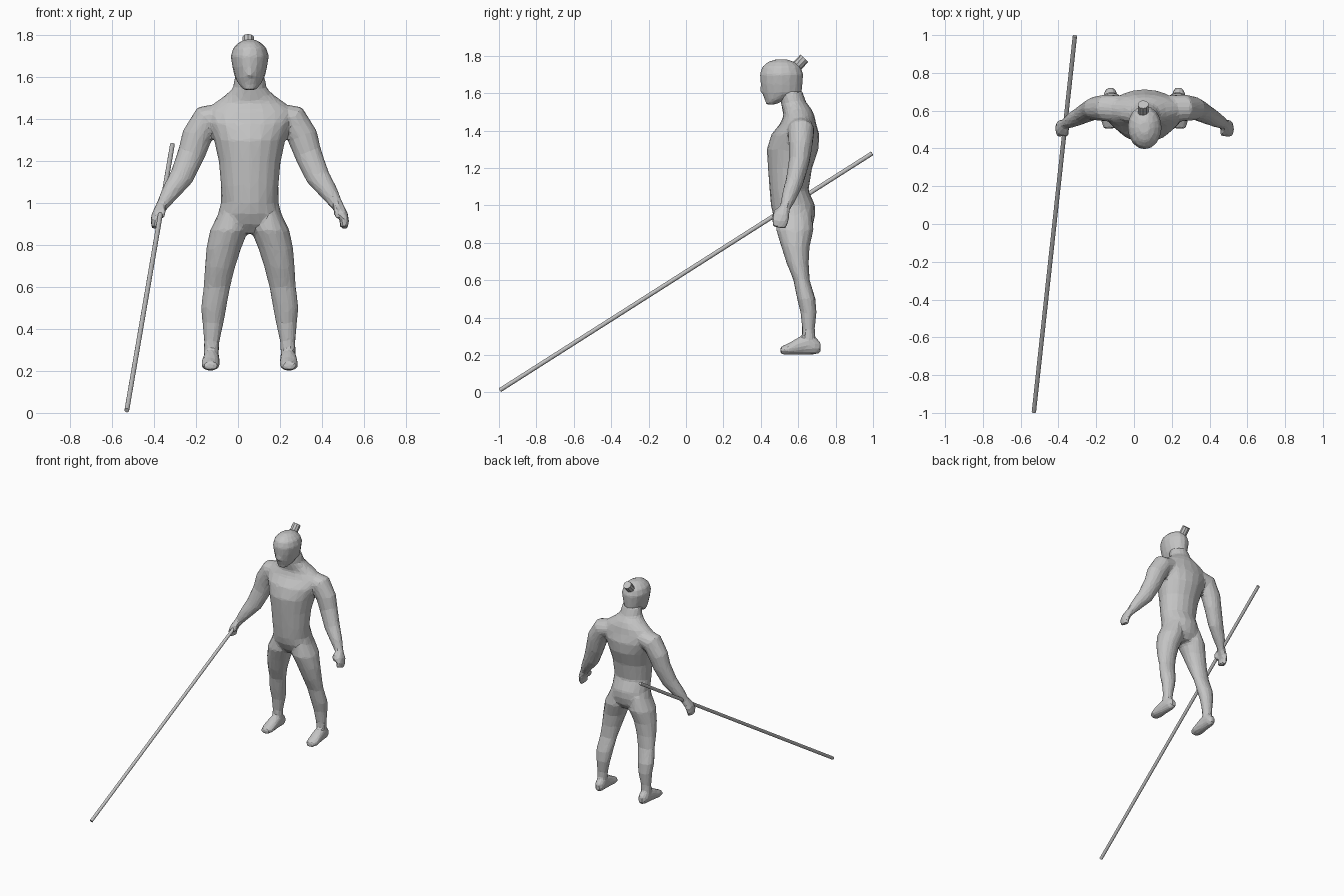
import bpy, bmesh, math
from mathutils import Vector, Matrix

CX = 0.056  # body centre line
X, Y, Z = Vector((1, 0, 0)), Vector((0, 1, 0)), Vector((0, 0, 1))

grey = bpy.data.materials.new("plain grey")
grey.diffuse_color = (0.55, 0.55, 0.55, 1)


def loft(bm, rings, ref, axis=None, sides=14):
    """rings: (x, y, z, radius across, radius along ref)"""
    pts = [Vector(r[:3]) for r in rings]
    loops = []
    for i, r in enumerate(rings):
        t = axis or (pts[min(i + 1, len(pts) - 1)] - pts[max(i - 1, 0)]).normalized()
        u = ref.cross(t).normalized()
        v = t.cross(u)
        loops.append([bm.verts.new(pts[i] + u * r[3] * math.cos(a) + v * r[4] * math.sin(a))
                      for a in (2 * math.pi * k / sides for k in range(sides))])
    for a, b in zip(loops, loops[1:]):
        for k in range(sides):
            n = (k + 1) % sides
            bm.faces.new((a[k], a[n], b[n], b[k]))
    bm.faces.new(loops[0][::-1])
    bm.faces.new(loops[-1])


def finish(bm, name):
    bmesh.ops.recalc_face_normals(bm, faces=bm.faces[:])
    me = bpy.data.meshes.new(name)
    bm.to_mesh(me)
    bm.free()
    ob = bpy.data.objects.new(name, me)
    me.materials.append(grey)
    bpy.context.collection.objects.link(ob)
    return ob


def facet(ob, voxel, ratio):
    """fuse overlapping shells, then reduce to flat facets"""
    m = ob.modifiers.new("fuse", 'REMESH')
    m.mode, m.voxel_size, m.use_smooth_shade = 'VOXEL', voxel, False
    m = ob.modifiers.new("soften", 'SMOOTH')
    m.factor, m.iterations = 0.5, 4
    m = ob.modifiers.new("facets", 'DECIMATE')
    m.ratio = ratio


def rod(name, a, b, r, sides):
    a, b = Vector(a), Vector(b)
    bm = bmesh.new()
    rot = (b - a).to_track_quat('Z', 'Y').to_matrix().to_4x4()
    bmesh.ops.create_cone(bm, cap_ends=True, segments=sides, radius1=r, radius2=r,
                          depth=(b - a).length, matrix=Matrix.Translation((a + b) / 2) @ rot)
    return finish(bm, name)


bm = bmesh.new()
# torso and neck: (z, y, half width, half depth)
torso = [(.855, .59, .06, .06), (.90, .585, .15, .095), (.95, .578, .152, .113),
         (1.0, .572, .137, .118), (1.08, .551, .137, .104), (1.2, .556, .148, .118),
         (1.3, .57, .17, .138), (1.38, .585, .20, .128), (1.44, .60, .21, .095),
         (1.48, .604, .165, .083), (1.515, .593, .115, .078), (1.55, .575, .08, .068),
         (1.61, .56, .07, .062)]
loft(bm, [(CX, y, z, rx, ry) for z, y, rx, ry in torso], Y, Z, 20)

# limbs, given as offsets from the centre line
leg = [(.08, .58, .97, .06, .09), (.098, .582, .87, .092, .102), (.125, .585, .78, .083, .077),
       (.143, .597, .69, .072, .06), (.157, .618, .60, .064, .044), (.172, .643, .50, .061, .05),
       (.175, .655, .43, .051, .044), (.181, .655, .34, .037, .034), (.185, .655, .25, .036, .036)]
foot = [(.18, .72, .24, .022, .028), (.181, .69, .25, .035, .048), (.183, .65, .257, .038, .056),
        (.185, .60, .248, .042, .047), (.187, .55, .232, .045, .032), (.187, .505, .224, .032, .02)]
arm = [(.12, .61, 1.42, .06, .07), (.205, .615, 1.40, .073, .072), (.253, .612, 1.315, .073, .064),
       (.278, .605, 1.235, .066, .056), (.325, .58, 1.125, .058, .048), (.383, .55, 1.043, .042, .04),
       (.42, .53, .985, .029, .027), (.435, .52, .96, .026, .034)]
palm = [(.428, .523, .975, .024, .03), (.443, .51, .945, .026, .044),
        (.452, .503, .915, .022, .045), (.448, .498, .882, .02, .038)]
thumb = [(.42, .51, .985, .016, .018), (.413, .48, .96, .016, .016), (.42, .47, .93, .013, .013)]
for s in (-1, 1):
    def side(rings):
        return [(CX + s * r[0], *r[1:]) for r in rings]
    loft(bm, side(leg), Y, Z)
    loft(bm, side(foot), Z, Y)
    for part in (arm, palm, thumb):
        loft(bm, side(part), Y)
facet(finish(bm, "body"), 0.01, 0.075)

# head with nose and chin
bm = bmesh.new()
head = [(1.54, .452, .028, .025), (1.565, .48, .052, .058), (1.60, .513, .071, .106),
        (1.65, .511, .083, .112), (1.70, .511, .091, .116), (1.74, .51, .079, .103),
        (1.765, .51, .053, .074), (1.78, .51, .025, .034)]
loft(bm, [(CX, y, z, rx, ry) for z, y, rx, ry in head], Y, Z, 16)
loft(bm, [(CX, .415, 1.605, .02, .018), (CX, .412, 1.62, .018, .015),
          (CX, .412, 1.67, .009, .012)], Y, Z, 8)
facet(finish(bm, "head"), 0.008, 0.08)

# hair bun and long staff
rod("hair_bun", (CX - .008, .575, 1.725), (CX - .008, .633, 1.787), .029, 10)
rod("staff", (-.53, -.995, .012), (-.313, .995, 1.278), .0115, 12)
